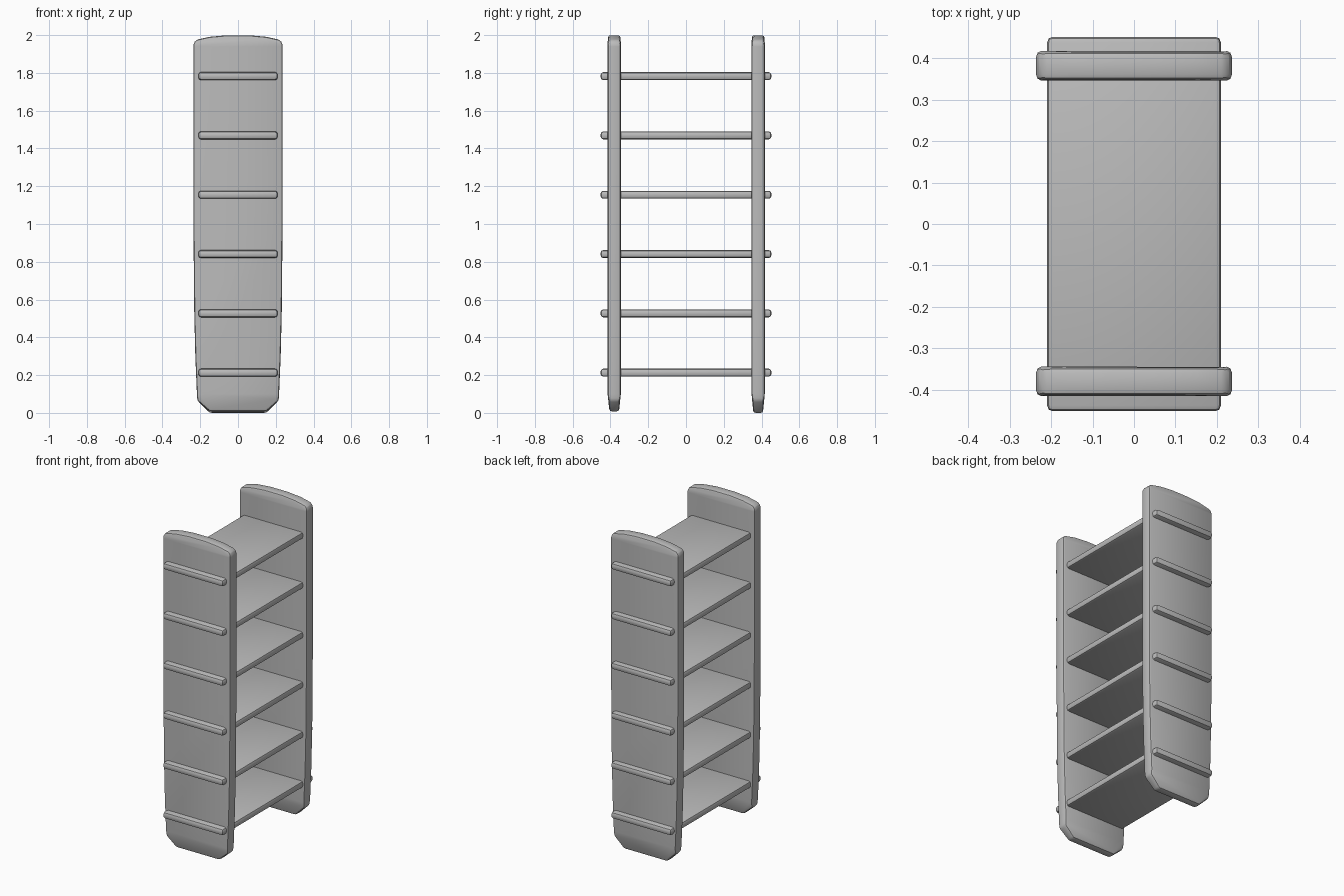
import bpy, bmesh

if "Cube" in bpy.data.objects:
    bpy.data.objects.remove(bpy.data.objects["Cube"])

grey = bpy.data.materials.new("plain grey")
grey.diffuse_color = (0.5, 0.5, 0.5, 1)
grey.use_nodes = True
grey.node_tree.nodes["Principled BSDF"].inputs["Base Color"].default_value = grey.diffuse_color

# right half of the panel outline (x, z), from bottom to top
HALF = [(0.15, 0.008), (0.216, 0.066), (0.226, 0.3), (0.232, 0.55), (0.236, 1.0),
        (0.236, 1.955), (0.222, 1.975), (0.15, 1.991), (0.06, 1.999)]
OUTLINE = HALF + [(-x, z) for x, z in reversed(HALF)]


def finish(name, bm, bevel, segments):
    """Turn a bmesh into a bevelled, softly shaded object."""
    bmesh.ops.recalc_face_normals(bm, faces=bm.faces)
    mesh = bpy.data.meshes.new(name)
    bm.to_mesh(mesh)
    bm.free()
    mesh.materials.append(grey)
    ob = bpy.data.objects.new(name, mesh)
    bpy.context.collection.objects.link(ob)
    mod = ob.modifiers.new("rounded edges", 'BEVEL')
    mod.width, mod.segments = bevel, segments
    mod.limit_method, mod.angle_limit = 'ANGLE', 0.6
    bpy.ops.object.select_all(action='DESELECT')
    ob.select_set(True)
    bpy.context.view_layer.objects.active = ob
    bpy.ops.object.modifier_apply(modifier=mod.name)
    bpy.ops.object.shade_smooth_by_angle(angle=0.6)
    return ob


def panel(name, y, drop):
    """Upright end board with a crowned top and a thinned foot."""
    bm = bmesh.new()
    face = bm.faces.new([bm.verts.new((x, -0.035, z)) for x, z in OUTLINE])
    ext = bmesh.ops.extrude_face_region(bm, geom=[face])
    for v in ext["geom"]:
        if isinstance(v, bmesh.types.BMVert):
            v.co.y = 0.035
    # flat cut lines above the foot and below the crown
    for z in (0.1, 1.94):
        bmesh.ops.bisect_plane(bm, geom=bm.verts[:] + bm.edges[:] + bm.faces[:],
                               plane_co=(0, 0, z), plane_no=(0, 0, 1))
    for v in bm.verts:
        if v.co.z < 0.09:
            v.co.y *= 0.72 + 2.0 * v.co.z
        elif v.co.z > 1.945:
            v.co.y *= 0.94
        if v.co.z < 0.05:
            v.co.z -= drop
    ob = finish(name, bm, 0.013, 2)
    ob.location.y = y


def shelf(name, z):
    """Thin board running through both end panels."""
    bm = bmesh.new()
    bmesh.ops.create_cube(bm, size=1)
    for v in bm.verts:
        v.co.x *= 0.42
        v.co.y *= 0.904
        v.co.z *= 0.042
    ob = finish(name, bm, 0.014, 2)
    ob.location.z = z


panel("front_panel", -0.38, 0.0)
panel("back_panel", 0.382, 0.008)
for i in range(6):
    shelf(f"shelf_{i + 1}", 0.213 + 0.314 * i)
